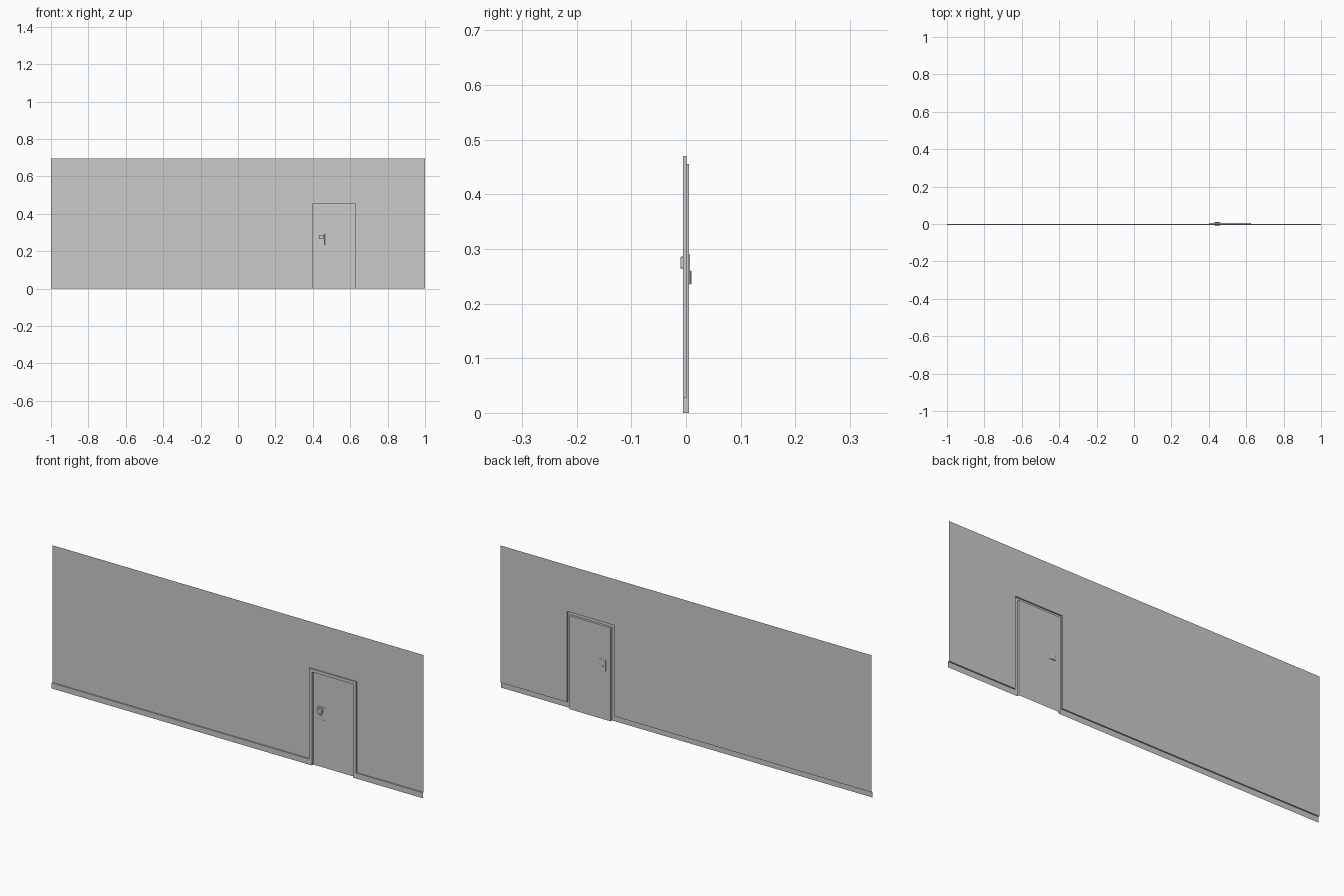
import bpy, bmesh

if "Cube" in bpy.data.objects:
    bpy.data.objects.remove(bpy.data.objects["Cube"])

WALL_Y, TRIM_Y, DOOR_Y = 0.0008, -0.0055, 0.0057
XS = [-1, 0.387, 0.402, 0.625, 0.640, 1]
ZS = [0, 0.027, 0.455, 0.470, 0.695]


def finish(name, bm):
    mesh = bpy.data.meshes.new(name)
    bm.to_mesh(mesh)
    bm.free()
    ob = bpy.data.objects.new(name, mesh)
    bpy.context.collection.objects.link(ob)
    return ob


def kind(i, k):
    """What fills a cell of the wall layout."""
    if i == 2 and k < 2:
        return "door"
    if 1 <= i <= 3 and k < 3:
        return "frame"
    return "baseboard" if k == 0 else "wall"


DEPTH = {"wall": WALL_Y, "frame": TRIM_Y, "baseboard": TRIM_Y, "door": DOOR_Y}
parts = {"wall": bmesh.new(), "frame": bmesh.new(),
         "baseboard": bmesh.new(), "door": bmesh.new()}


def quad(part, pts):
    bm = parts[part]
    bm.faces.new([bm.verts.new(p) for p in pts])


# single-skin wall, raised skirting and frame, recessed door, with step faces
for i in range(len(XS) - 1):
    for k in range(len(ZS) - 1):
        x0, x1, z0, z1 = XS[i], XS[i + 1], ZS[k], ZS[k + 1]
        part = kind(i, k)
        y = DEPTH[part]
        quad(part, [(x0, y, z0), (x1, y, z0), (x1, y, z1), (x0, y, z1)])
        if i + 2 < len(XS):
            other = kind(i + 1, k)
            b = DEPTH[other]
            if b != y:
                quad("frame", [(x1, y, z0), (x1, b, z0), (x1, b, z1), (x1, y, z1)])
        if k + 2 < len(ZS):
            other = kind(i, k + 1)
            b = DEPTH[other]
            if b != y:
                owner = "baseboard" if part == "baseboard" else "frame"
                quad(owner, [(x0, y, z1), (x1, y, z1), (x1, b, z1), (x0, b, z1)])

for name, bm in parts.items():
    bmesh.ops.remove_doubles(bm, verts=bm.verts[:], dist=1e-5)
    finish(name, bm)


def block(name, x, y, z, bevel):
    """Bevelled box from (min, max) ranges."""
    bm = bmesh.new()
    bmesh.ops.create_cube(bm, size=1)
    for v in bm.verts:
        v.co = [lo + (c + 0.5) * (hi - lo) for c, (lo, hi) in zip(v.co, (x, y, z))]
    ob = finish(name, bm)
    mod = ob.modifiers.new("bevel", "BEVEL")
    mod.width, mod.segments = bevel, 2
    return ob


# lock plates and grips on both sides of the door
block("front_plate", (0.426, 0.464), (0.002, DOOR_Y), (0.233, 0.292), 0.0012)
block("front_grip", (0.432, 0.457), (-0.0105, 0.002), (0.264, 0.286), 0.002)
block("front_latch", (0.436, 0.453), (-0.002, 0.002), (0.240, 0.254), 0.001)
block("back_plate", (0.428, 0.462), (DOOR_Y, 0.0075), (0.235, 0.290), 0.0006)
block("back_grip", (0.433, 0.456), (0.0075, 0.0105), (0.236, 0.260), 0.001)
